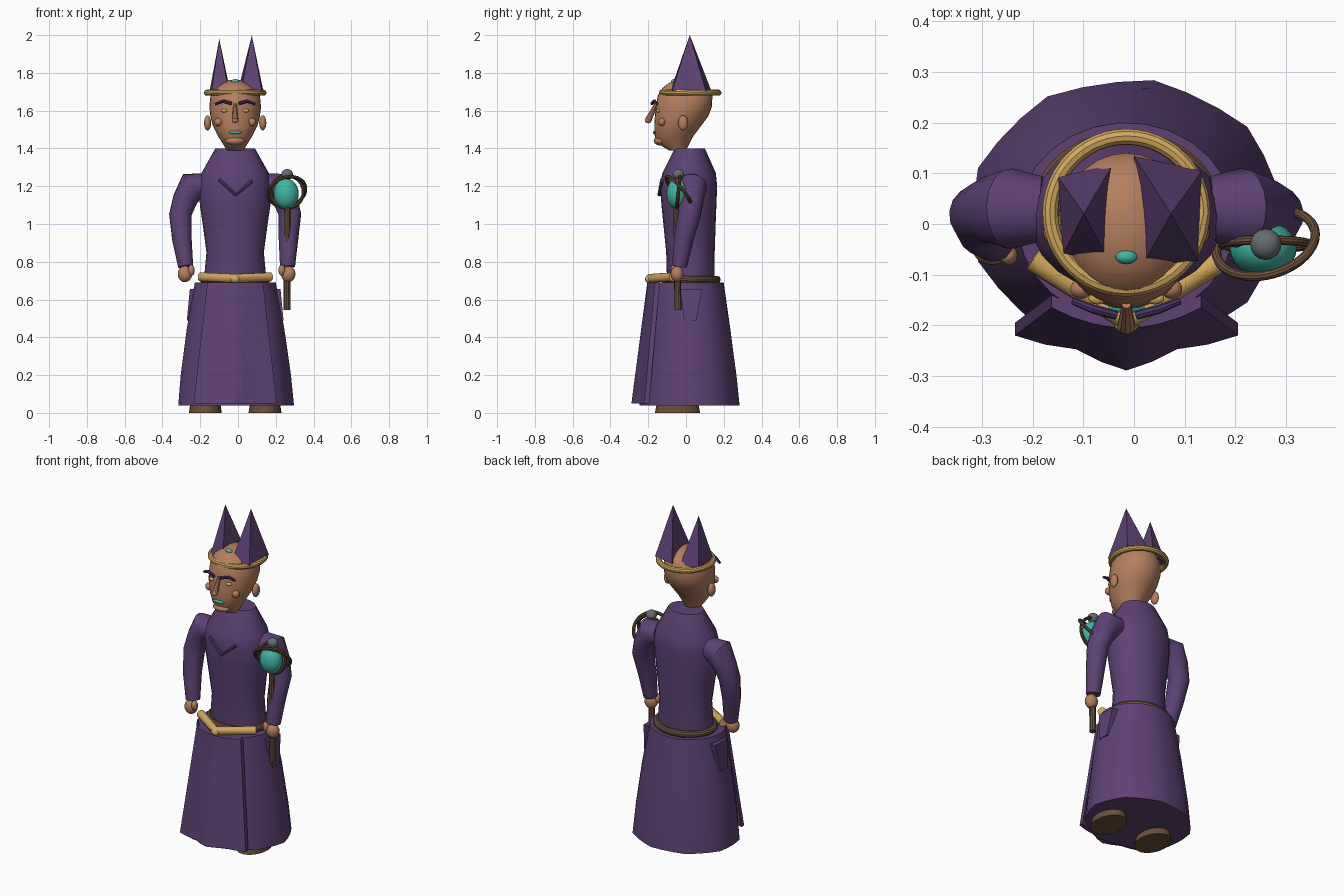
import bpy, bmesh, math
from mathutils import Vector

if "Cube" in bpy.data.objects:
    bpy.data.objects.remove(bpy.data.objects["Cube"])

CX = -0.015  # body centre line


def mat(name, rgb):
    m = bpy.data.materials.new(name)
    m.diffuse_color = (*rgb, 1)
    m.use_nodes = True
    m.node_tree.nodes["Principled BSDF"].inputs["Base Color"].default_value = m.diffuse_color
    return m


PURPLE = mat("purple cloth", (0.112, 0.054, 0.175))
DARK = mat("dark purple", (0.065, 0.035, 0.13))
SKIN = mat("skin", (0.46, 0.21, 0.115))
GOLD = mat("gold", (0.62, 0.39, 0.11))
BROWN = mat("brown leather", (0.145, 0.078, 0.043))
TEAL = mat("teal gem", (0.05, 0.46, 0.36))
GREY = mat("grey metal", (0.13, 0.15, 0.16))


def make(name, bm, material, smooth=True, angle=35):
    bmesh.ops.recalc_face_normals(bm, faces=bm.faces)
    me = bpy.data.meshes.new(name)
    bm.to_mesh(me)
    bm.free()
    ob = bpy.data.objects.new(name, me)
    bpy.context.collection.objects.link(ob)
    me.materials.append(material)
    if smooth:
        bpy.ops.object.select_all(action='DESELECT')
        ob.select_set(True)
        bpy.context.view_layer.objects.active = ob
        bpy.ops.object.shade_smooth_by_angle(angle=math.radians(angle))
    return ob


def skin_rings(name, rings, material, closed=False, smooth=True, angle=35):
    """Bridge rings of points; cap the ends unless the path is closed."""
    bm = bmesh.new()
    vs = [[bm.verts.new(p) for p in r] for r in rings]
    n = len(vs[0])
    pairs = list(zip(vs, vs[1:])) + ([(vs[-1], vs[0])] if closed else [])
    for a, b in pairs:
        for i in range(n):
            bm.faces.new((a[i], a[(i + 1) % n], b[(i + 1) % n], b[i]))
    if not closed:
        bm.faces.new(vs[0])
        bm.faces.new(vs[-1])
    return make(name, bm, material, smooth, angle)


def loft(name, rows, material, n=24, ripple=0.0, folds=9):
    """rows: z, half width, front y, back y"""
    rings = []
    for k, (z, hx, y0, y1) in enumerate(rows):
        r = []
        for i in range(n):
            a = math.tau * i / n
            s = 1 + ripple * k / (len(rows) - 1) * math.cos(folds * a)
            r.append((CX + hx * s * math.cos(a),
                      (y0 + y1) / 2 + (y1 - y0) / 2 * s * math.sin(a), z))
        rings.append(r)
    return skin_rings(name, rings, material)


def tube(name, pts, radii, material, n=12, closed=False, angle=35):
    pts = [Vector(p) for p in pts]
    if not isinstance(radii, (list, tuple)):
        radii = [radii] * len(pts)
    rings, m, side = [], len(pts), None
    for i, p in enumerate(pts):
        a = pts[(i - 1) % m] if closed or i > 0 else p
        b = pts[(i + 1) % m] if closed or i < m - 1 else p
        t = (b - a).normalized()
        if side is None:
            side = t.orthogonal().normalized()
        side = (side - t * side.dot(t)).normalized()
        up = t.cross(side)
        rings.append([p + (side * math.cos(q) + up * math.sin(q)) * radii[i]
                      for q in (math.tau * j / n for j in range(n))])
    return skin_rings(name, rings, material, closed, angle=angle)


def ball(name, loc, size, material, seg=20):
    bm = bmesh.new()
    bmesh.ops.create_uvsphere(bm, u_segments=seg, v_segments=seg // 2 + 2, radius=1)
    for v in bm.verts:
        v.co = Vector(loc) + Vector([c * s for c, s in zip(v.co, size)])
    return make(name, bm, material)


def hoop(name, loc, rx, ry, r, material, normal=(0, 0, 1), n=48):
    q = Vector((0, 0, 1)).rotation_difference(Vector(normal).normalized())
    pts = [Vector(loc) + q @ Vector((rx * math.cos(a), ry * math.sin(a), 0))
           for a in (math.tau * i / n for i in range(n))]
    return tube(name, pts, r, material, 10, True)


# Robe: torso, skirt, wavy front panel, side pockets
loft("torso", [(0.68, .168, -.10, .15), (0.85, .152, -.105, .152), (1.0, .172, -.12, .157),
               (1.1, .187, -.13, .161), (1.2, .192, -.138, .165), (1.27, .178, -.125, .158),
               (1.4, .105, -.06, .10)], PURPLE)
loft("skirt", [(0.69, .215, -.19, .20), (0.45, .258, -.212, .235), (0.2, .292, -.235, .268),
               (0.04, .306, -.246, .283)], PURPLE, 27, 0.018)

bottom = [(-.22, -.22), (-.16, -.238), (-.10, -.247), (-.05, -.272), (0, -.289),
          (.05, -.272), (.10, -.247), (.16, -.238), (.22, -.22)]
rows = []
for k in range(5):
    t = k / 4
    front = []
    for x, y in bottom:
        xt, yt = x * 0.67, -.205 + .04 * (x / .22) ** 2
        front.append((CX + xt + (x - xt) * t, yt + (y - yt) * t, .69 - .64 * t))
    rows.append(front + [(x, y + .025, z) for x, y, z in reversed(front)])
skin_rings("front_panel", rows, PURPLE, angle=30)

for s in (-1, 1):
    rows = []
    for z, y0, y1, x in ((.655, -.03, .085, .24), (.49, -.01, .055, .256)):
        rows.append([(CX + s * xx, yy, z) for xx, yy in
                     ((x, y0), (x, y1), (.19, y1), (.19, y0))])
    skin_rings("side_pocket", rows, PURPLE, smooth=False)

# Neckline trim
tube("neckline", [(-.10, -.128, 1.235), (-.012, -.142, 1.155), (.075, -.128, 1.228)], .009, PURPLE, 8)

# Arms and hands
for s, wx in ((-1, .262), (1, .277)):
    p = [(.165, .03, 1.205), (.228, .03, 1.2), (.265, .028, 1.13), (.29, .018, 1.05),
         (.282, -.012, .92), (wx, -.035, .775)]
    tube("sleeve", [(CX + s * x, y, z) for x, y, z in p],
         [.064, .08, .066, .06, .052, .04], PURPLE, 16)
    hx = CX + s * (wx + .004)
    ball("palm", (hx, -.047, .735), (.038, .034, .043), SKIN)
    ball("thumb", (hx - s * .034, -.062, .755), (.018, .02, .03), SKIN, 12)
    # Shoes under the hem
    bm = bmesh.new()
    bmesh.ops.create_cone(bm, cap_ends=True, segments=24, radius1=1, radius2=.9, depth=.06)
    for v in bm.verts:
        v.co = (CX + s * .158 + v.co.x * .087, -.045 + v.co.y * .12, .03 + v.co.z)
    make("shoe", bm, BROWN)

# Belt: brown loop with pointed gold front
hoop("belt_loop", (CX, .025, .706), .168, .14, .019, BROWN)
tube("belt_front", [(-.2, -.07, .72), (CX, -.19, .712), (.172, -.07, .72)], .024, GOLD, 12)
ball("belt_tip", (CX, -.193, .708), (.026, .024, .022), GOLD, 12)

# Head
loft("head", [(1.39, .045, -.09, 0), (1.42, .062, -.14, .015), (1.46, .088, -.165, .035),
              (1.52, .118, -.168, .08), (1.57, .131, -.165, .118), (1.62, .137, -.16, .137),
              (1.68, .131, -.15, .14), (1.72, .108, -.125, .12), (1.747, .075, -.09, .085),
              (1.763, .03, -.04, .035)], SKIN, 28)
ball("chin", (CX, -.135, 1.44), (.052, .036, .024), SKIN)
for s in (-1, 1):
    ball("ear", (CX + s * .146, -.015, 1.535), (.019, .027, .04), SKIN, 16)
    ball("cheek", (CX + s * .089, -.128, 1.54), (.022, .02, .022), SKIN, 14)
    ball("eye", (CX + s * .057, -.147, 1.6), (.018, .012, .01), GOLD, 14)
    tube("eyebrow", [(CX + s * .105, -.152, 1.634), (CX + s * .065, -.168, 1.651),
                     (CX + s * .02, -.18, 1.638)], [.007, .009, .009], DARK, 8)
tube("nose", [(CX, -.158, 1.635), (CX, -.2, 1.55)], [.009, .018], SKIN, 10)
ball("nose_tip", (CX, -.2, 1.549), (.018, .018, .016), SKIN, 12)
ball("mouth", (CX, -.164, 1.485), (.037, .012, .009), TEAL, 14)

# Crown: gold circlet, two pointed peaks and a gem
hoop("circlet", (CX, .022, 1.695), .15, .15, .016, GOLD)
peaks = [([(-.15, .093), (-.042, .117), (-.051, -.071), (-.14, -.059)], (-.099, .02, 1.98)),
         ([(0, .134), (.134, .105), (.126, -.073), (.016, -.083)], (.073, .02, 2.0))]
for base, apex in peaks:
    bm = bmesh.new()
    vs = [bm.verts.new((x, y, 1.705)) for x, y in base]
    top = bm.verts.new(apex)
    bm.faces.new(vs)
    for i in range(4):
        bm.faces.new((vs[i], vs[(i + 1) % 4], top))
    make("crown_peak", bm, PURPLE, smooth=False)
ball("crown_gem", (CX, -.065, 1.753), (.022, .014, .014), TEAL, 14)

# Staff: shaft, orb, cap ball and two hoops
tube("staff_shaft", [(.26, -.043, .545), (.26, -.045, .8), (.262, -.052, 1.12)],
     [.019, .018, .016], BROWN, 10)
ball("staff_orb", (.255, -.048, 1.16), (.066, .055, .08), TEAL, 24)
ball("staff_cap", (.26, -.04, 1.262), (.031, .031, .029), GREY, 16)
hoop("staff_hoop", (.26, -.038, 1.172), .1, .1, .0095, BROWN, (-.22, .76, .62))
hoop("staff_hoop_upright", (.26, -.04, 1.17), .086, .086, .009, BROWN, (0, 1, -.1))
